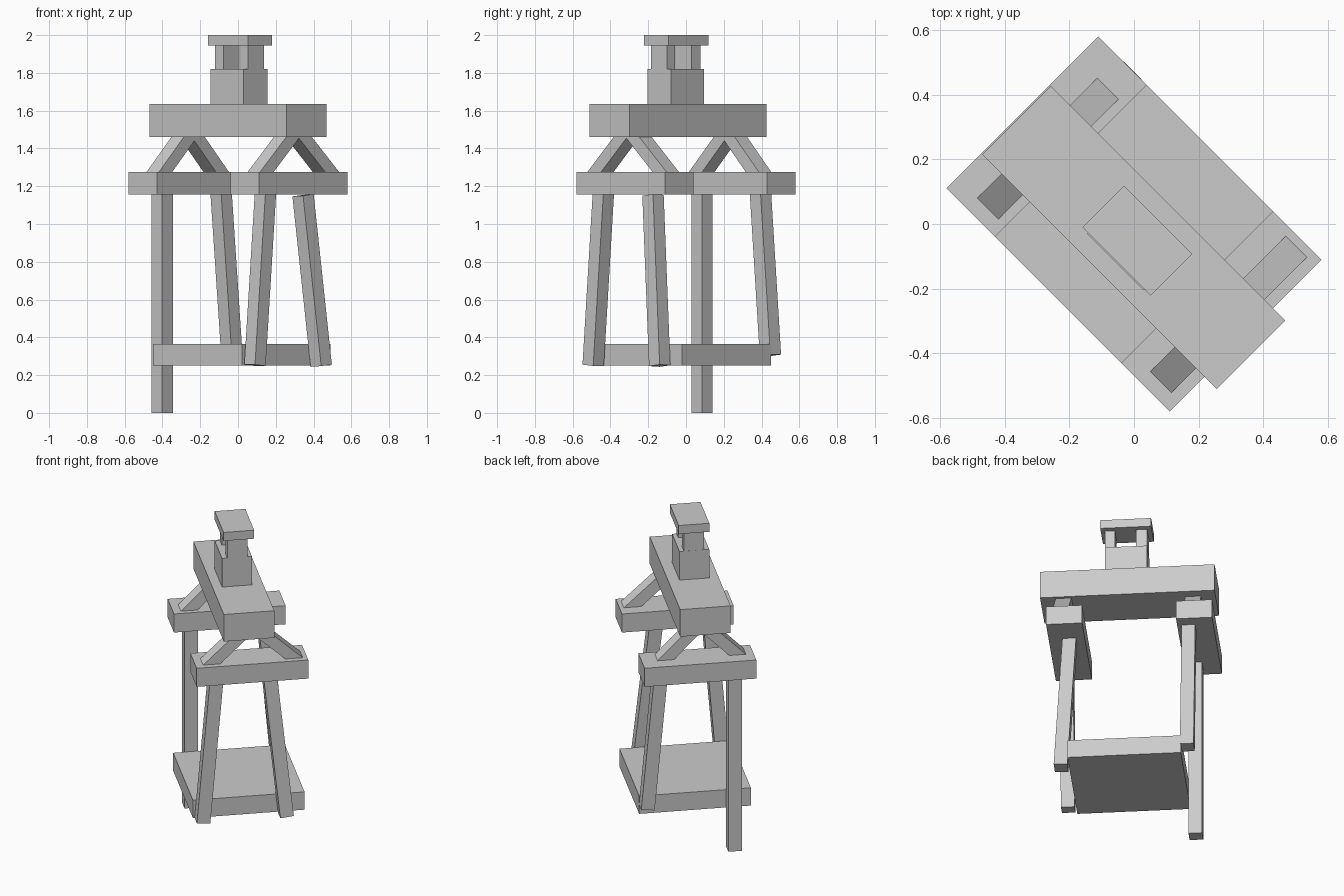
import bpy, bmesh, math
from mathutils import Vector, Matrix

cube = bpy.data.objects.get("Cube")
if cube:
    bpy.data.objects.remove(cube, do_unlink=True)

grey = bpy.data.materials.new("plain grey")
grey.use_nodes = True
GREY = (0.6, 0.6, 0.6, 1)
grey.diffuse_color = GREY
grey.node_tree.nodes["Principled BSDF"].inputs["Base Color"].default_value = GREY

# The whole frame is turned diagonally in plan
TURN = Matrix.Rotation(math.radians(-45), 4, 'Z')


def add_box(name, matrix):
    bm = bmesh.new()
    bmesh.ops.create_cube(bm, size=1, matrix=matrix)
    mesh = bpy.data.meshes.new(name)
    bm.to_mesh(mesh)
    bm.free()
    mesh.materials.append(grey)
    obj = bpy.data.objects.new(name, mesh)
    obj.matrix_world = TURN
    bpy.context.collection.objects.link(obj)


def block(name, x, y, z):
    """Upright box given its (low, high) range on each axis."""
    mid = [sum(r) / 2 for r in (x, y, z)]
    size = [r[1] - r[0] for r in (x, y, z)]
    add_box(name, Matrix.Translation(mid) @ Matrix.Diagonal((*size, 1)))


def bar(name, foot, head, width, depth):
    """Square-cut timber running from foot to head."""
    foot, head = Vector(foot), Vector(head)
    w = (head - foot).normalized()
    v = w.cross(Vector((1, 0, 0))).normalized()
    u = v.cross(w)
    turn = Matrix((u, v, w)).transposed().to_4x4()
    size = Matrix.Diagonal((width, depth, (head - foot).length, 1))
    add_box(name, Matrix.Translation((foot + head) / 2) @ turn @ size)


# Base plate, cross beams and main beam
block("base_plate", (-0.304, 0.362), (-0.332, 0.332), (0.25, 0.365))
block("rear_cross_beam", (-0.488, -0.276), (-0.332, 0.332), (1.155, 1.275))
block("front_cross_beam", (0.276, 0.488), (-0.332, 0.332), (1.155, 1.275))
block("main_beam", (-0.484, 0.542), (-0.18, 0.12), (1.46, 1.635))

# Block, two posts and cap on top
block("top_block", (-0.081, 0.166), (-0.124, 0.053), (1.635, 1.82))
block("rear_post", (-0.08, -0.015), (-0.093, 0.027), (1.82, 1.945))
block("front_post", (0.11, 0.168), (-0.093, 0.027), (1.82, 1.945))
block("cap", (-0.106, 0.193), (-0.12, 0.062), (1.945, 2.0))

# Legs: one upright, three leaning
LEG = 0.08
bar("rear_right_leg", (-0.344, -0.224, 0), (-0.344, -0.224, 1.16), LEG, LEG)
bar("rear_left_leg", (-0.339, 0.293, 0.305), (-0.342, 0.215, 1.17), LEG, LEG)
bar("front_right_leg", (0.411, -0.284, 0.252), (0.412, -0.206, 1.17), LEG, LEG)
bar("front_left_leg", (0.41, 0.213, 0.25), (0.367, 0.12, 1.152), LEG, LEG)

# Slanted braces between the cross beams and the main beam
for name, x, low, high in (("rear_right_brace", -0.353, -0.236, -0.05),
                           ("rear_left_brace", -0.353, 0.19, 0.01),
                           ("front_right_brace", 0.405, -0.236, -0.04),
                           ("front_left_brace", 0.405, 0.254, 0.05)):
    foot, head = Vector((x, low, 1.275)), Vector((x, high, 1.46))
    sink = (head - foot).normalized() * 0.045
    bar(name, foot - sink, head + sink, 0.093, 0.07)
